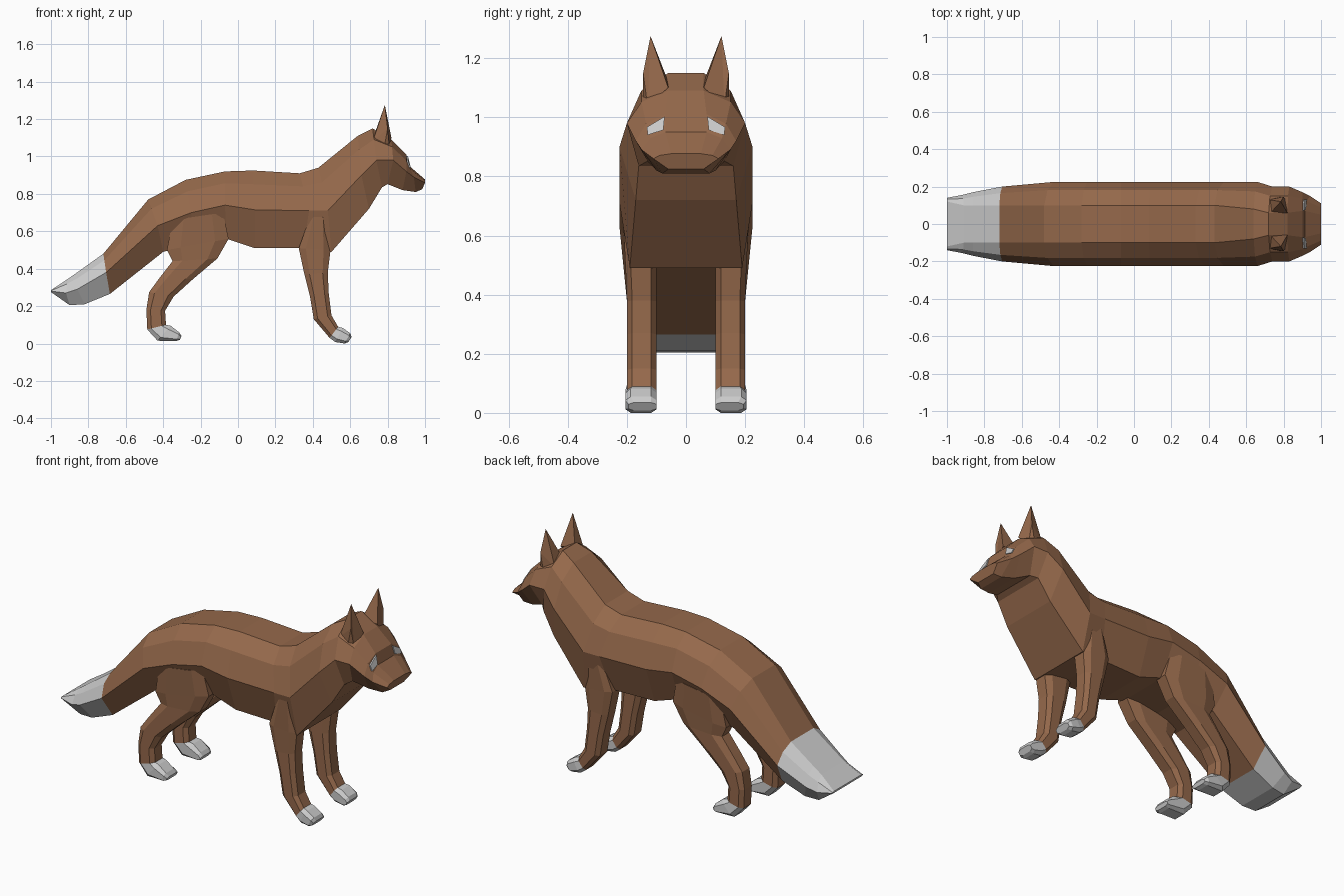
import bpy, bmesh
from mathutils import Vector
from mathutils.bvhtree import BVHTree

if "Cube" in bpy.data.objects:
    bpy.data.objects.remove(bpy.data.objects["Cube"])

brown = bpy.data.materials.new("brown_fur")
brown.diffuse_color = (0.30, 0.14, 0.07, 1)
brown.use_nodes = True
brown.node_tree.nodes["Principled BSDF"].inputs["Base Color"].default_value = brown.diffuse_color


def make(name, verts, faces, mat=None, mirror=False):
    bm = bmesh.new()
    vs = [bm.verts.new(v) for v in verts]
    for f in faces:
        bm.faces.new([vs[i] for i in f])
    bmesh.ops.remove_doubles(bm, verts=bm.verts, dist=0.0005)
    bmesh.ops.recalc_face_normals(bm, faces=bm.faces)
    me = bpy.data.meshes.new(name)
    bm.to_mesh(me)
    bm.free()
    ob = bpy.data.objects.new(name, me)
    bpy.context.collection.objects.link(ob)
    if mat:
        me.materials.append(mat)
    if mirror:
        m = ob.modifiers.new("mirror", 'MIRROR')
        m.use_axis = (False, True, False)
        m.use_mirror_merge = False
    return ob


def loft(name, rings, mat=None, mirror=False):
    n = len(rings[0])
    verts = [p for r in rings for p in r]
    faces = [(k * n + i, k * n + (i + 1) % n, (k + 1) * n + (i + 1) % n, (k + 1) * n + i)
             for k in range(len(rings) - 1) for i in range(n)]
    faces += [tuple(range(n)), tuple(range(len(verts) - n, len(verts)))]
    return make(name, verts, faces, mat, mirror)


def section(top, side, bottom):
    """Eight-sided ring from (x, z, half width) of the top, side and bottom."""
    t, s, b = Vector(top), Vector(side), Vector(bottom)
    upper = Vector((t.x + .35 * (s.x - t.x), t.y + .35 * (s.y - t.y), t.z + .65 * (s.z - t.z)))
    half = [t, upper, s, b]
    return [(p.x, p.z, p.y) for p in half] and \
        [(p.x, p.z, p.y) for p in half] + [(p.x, -p.z, p.y) for p in reversed(half)]


# body from tail root to neck
root = section((-.72, .48, .10), (-.705, .38, .20), (-.685, .265, .13))
neck = section((.72, 1.15, .06), (.74, .98, .20), (.77, .835, .16))
loft("body", [
    root,
    section((-.48, .77, .10), (-.43, .63, .225), (-.40, .49, .15)),
    section((-.28, .875, .10), (-.25, .70, .225), (-.24, .53, .15)),
    section((-.07, .92, .10), (-.07, .74, .225), (-.06, .56, .15)),
    section((.08, .925, .10), (.09, .715, .225), (.09, .51, .15)),
    section((.33, .91, .10), (.38, .71, .225), (.35, .51, .16)),
    section((.43, .94, .10), (.48, .71, .225), (.50, .49, .19)),
    section((.64, 1.11, .08), (.66, .90, .225), (.70, .72, .17)),
    neck], brown)

# pale tail tip
loft("tail_tip", [
    root,
    section((-.86, .38, .10), (-.86, .29, .17), (-.82, .21, .12)),
    section((-.91, .345, .10), (-.92, .27, .155), (-.90, .205, .11)),
    section((-1, .285, .12), (-1, .28, .14), (-1, .275, .12))])

# head and snout
head = loft("head", [
    neck,
    section((.82, 1.09, .06), (.83, .98, .20), (.80, .852, .13)),
    section((.90, 1.01, .07), (.90, .92, .17), (.88, .82, .10)),
    section((.915, .95, .07), (.94, .89, .15), (.95, .81, .08)),
    section((1, .877, .05), (1, .86, .11), (.985, .825, .06))], brown)

# ears
make("ears", [(.73, .06, 1.12), (.72, .13, 1.08), (.78, .145, 1.04), (.81, .13, 1.04),
              (.80, .145, 1.15), (.82, .06, 1.10), (.785, .12, 1.275)],
     [(0, 1, 6), (1, 2, 4), (1, 4, 6), (2, 3, 4), (3, 5, 6), (3, 6, 4), (5, 0, 6),
      (0, 5, 3, 2, 1)], brown, True)

# eyes, laid on the face surface
bm = bmesh.new()
bm.from_mesh(head.data)
tree = BVHTree.FromBMesh(bm)
bm.free()
eye = []
for y, z in [(.072, 1.003), (.077, .957), (.13, .94), (.132, .967)]:
    hit = tree.ray_cast(Vector((2, y, z)), Vector((-1, 0, 0)))[0]
    eye.append(((hit.x if hit else .9) + .006, y, z))
make("eyes", eye + [(x - .03, y, z) for x, y, z in eye],
     [(0, 1, 2, 3), (4, 5, 6, 7)] + [(i, (i + 1) % 4, (i + 1) % 4 + 4, i + 4) for i in range(4)],
     None, True)


def limb(name, stations, mat=None):
    """Chamfered ring at each station: front x, z, back x, z, outer y."""
    rings = []
    for fx, fz, bx, bz, y1 in stations:
        y0, c = .10, .018
        f, b = Vector((fx, fz)), Vector((bx, bz))
        g, h = f.lerp(b, .22), f.lerp(b, .78)
        pts = [(f, y0 + c), (f, y1 - c), (g, y1), (h, y1),
               (b, y1 - c), (b, y0 + c), (h, y0), (g, y0)]
        rings.append([(p.x, y, p.y) for p, y in pts])
    return loft(name, rings, mat, True)


# front legs and paws
front_ankle = (.535, .09, .49, .03, .20)
limb("front_legs", [
    (.47, .70, .39, .69, .215), (.495, .50, .325, .51, .205), (.48, .38, .355, .37, .20),
    (.485, .27, .385, .25, .20), (.50, .15, .405, .13, .20), front_ankle], brown)
limb("front_paws", [front_ankle, (.56, .083, .52, .008, .205),
                    (.60, .055, .57, 0, .205), (.608, .035, .59, .008, .195)])

# hind legs and paws
hind_ankle = (-.385, .10, -.485, .075, .20)
limb("hind_legs", [
    (-.08, .70, -.35, .66, .215), (-.05, .56, -.38, .50, .205), (-.11, .455, -.35, .44, .20),
    (-.24, .345, -.42, .35, .20), (-.345, .25, -.475, .275, .20),
    (-.39, .175, -.49, .18, .20), hind_ankle], brown)
limb("hind_paws", [hind_ankle, (-.36, .095, -.43, .015, .205),
                   (-.315, .06, -.33, .013, .205), (-.302, .04, -.31, .02, .195)])
